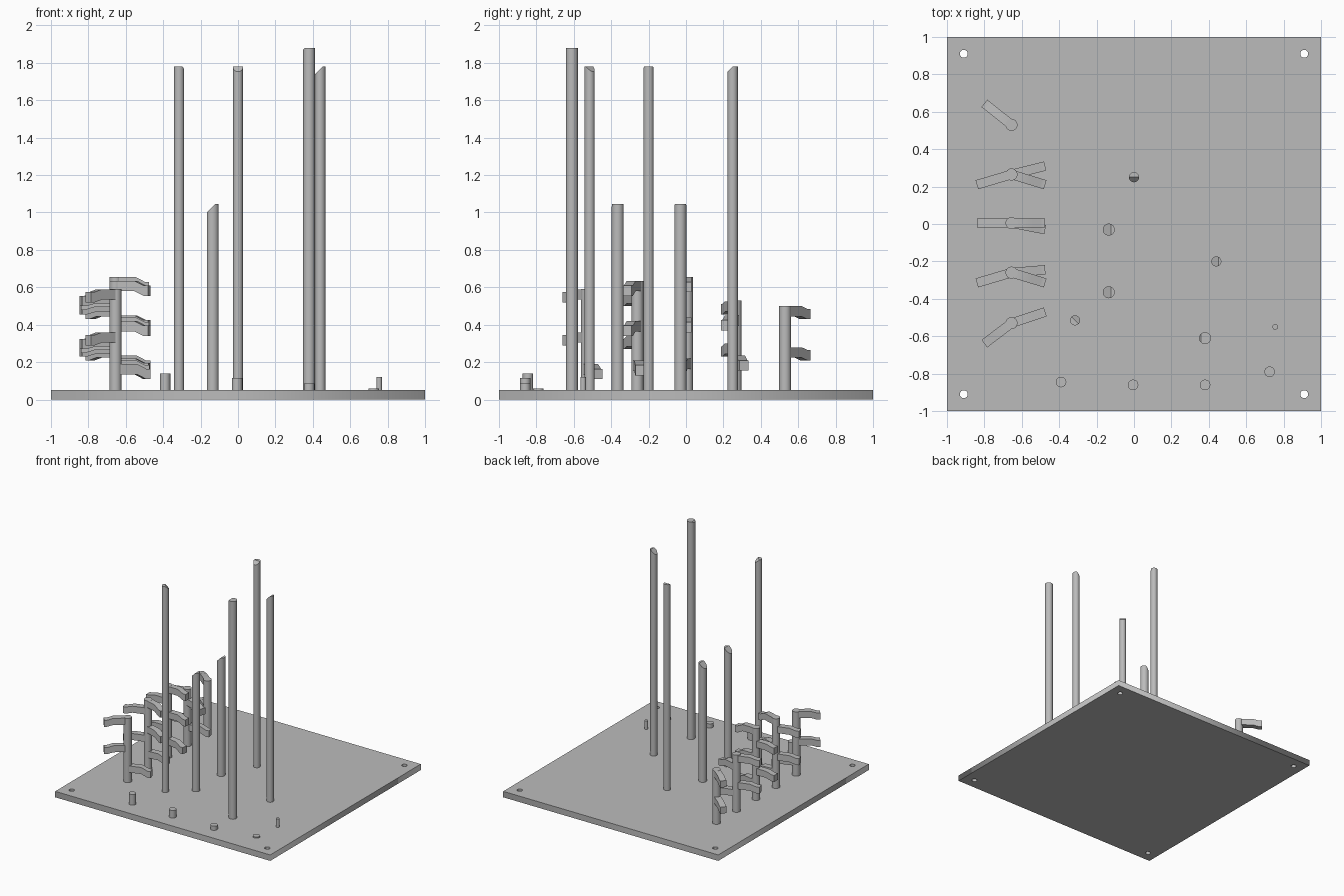
import bpy, bmesh, math
from mathutils import Vector, Matrix

if "Cube" in bpy.data.objects:
    bpy.data.objects.remove(bpy.data.objects["Cube"])

grey = bpy.data.materials.new("plain grey")
grey.use_nodes = True
grey.diffuse_color = (0.5, 0.5, 0.5, 1)
grey.node_tree.nodes["Principled BSDF"].inputs["Base Color"].default_value = (0.5, 0.5, 0.5, 1)
BASE = 0.05


def add(name, mesh):
    mesh.materials.append(grey)
    ob = bpy.data.objects.new(name, mesh)
    bpy.context.scene.collection.objects.link(ob)
    return ob


def finish(name, bm):
    bmesh.ops.recalc_face_normals(bm, faces=bm.faces)
    mesh = bpy.data.meshes.new(name)
    bm.to_mesh(mesh)
    bm.free()
    ob = add(name, mesh)
    bpy.ops.object.select_all(action='DESELECT')
    bpy.context.view_layer.objects.active = ob
    ob.select_set(True)
    bpy.ops.object.shade_smooth_by_angle(angle=math.radians(30))


def pole(name, x, y, r, top, slope=None, shift=0.0):
    """Round pole; its top may be cut at 45 degrees facing the slope direction."""
    bm = bmesh.new()
    low = BASE - 0.01
    bmesh.ops.create_cone(bm, cap_ends=True, segments=32, radius1=r, radius2=r, depth=top - low,
                          matrix=Matrix.Translation((x, y, (top + low) / 2)))
    if slope:
        d = Vector((*slope, 0)).normalized()
        cut = bmesh.ops.bisect_plane(
            bm, geom=bm.verts[:] + bm.edges[:] + bm.faces[:], dist=1e-6,
            plane_co=Vector((x, y, top)) + d * shift,
            plane_no=d + Vector((0, 0, 1)), clear_outer=True)
        edges = [e for e in bm.edges if e.is_boundary]
        bmesh.ops.holes_fill(bm, edges=edges, sides=0)
    finish(name, bm)


def arm(name, x, y, top, tip, drop):
    """Flat bar from a post to its tip, stepping down near the end."""
    d = Vector((tip[0] - x, tip[1] - y, 0))
    n = d.length
    d.normalize()
    side = Vector((-d.y, d.x, 0)) * 0.025
    h = 0.055
    upper = [(0, 0), (0.6 * n, 0), (0.87 * n, -drop), (n, -drop)]
    outline = upper + [(u, v - h) for u, v in reversed(upper)]
    bm = bmesh.new()
    ring = [bm.verts.new(Vector((x, y, top + v)) + d * u - side) for u, v in outline]
    face = bm.faces.new(ring)
    out = bmesh.ops.extrude_face_region(bm, geom=[face])
    bmesh.ops.translate(bm, vec=side * 2,
                        verts=[g for g in out["geom"] if isinstance(g, bmesh.types.BMVert)])
    finish(name, bm)


# Base plate with four corner holes
curve = bpy.data.curves.new("plate_outline", 'CURVE')
curve.dimensions = '2D'
curve.fill_mode = 'BOTH'
curve.extrude = BASE / 2


def loop(points):
    sp = curve.splines.new('POLY')
    sp.points.add(len(points) - 1)
    for p, (px, py) in zip(sp.points, points):
        p.co = (px, py, 0, 1)
    sp.use_cyclic_u = True


loop([(-1, -1), (1, -1), (1, 1), (-1, 1)])
for sx in (-1, 1):
    for sy in (-1, 1):
        loop([(sx * 0.91 + 0.021 * math.cos(a * math.tau / 24),
               sy * 0.91 + 0.021 * math.sin(a * math.tau / 24)) for a in range(24)])
outline = bpy.data.objects.new("plate_outline", curve)
bpy.context.scene.collection.objects.link(outline)
bpy.context.view_layer.update()
plate = bpy.data.meshes.new_from_object(outline.evaluated_get(bpy.context.evaluated_depsgraph_get()))
bpy.data.objects.remove(outline)
plate.name = "base_plate"
plate.transform(Matrix.Translation((0, 0, BASE / 2)))
plate.materials.clear()
add("base_plate", plate)

# Tall poles
pole("back_pole", 0, 0.25, 0.027, 1.78, (0, -1))
pole("left_pole", 0.44, -0.2, 0.027, 1.78, (-1, 0), -0.012)
pole("right_pole", -0.315, -0.515, 0.027, 1.78, (1, 1))
pole("front_pole", 0.38, -0.61, 0.032, 1.88, (-1, 0), 0.022)
pole("middle_pole_back", -0.135, -0.03, 0.032, 1.045, (-1, 0), -0.012)
pole("middle_pole_front", -0.135, -0.365, 0.032, 1.045, (-1, 0), -0.012)

# Short pegs along the front
pole("peg_right", -0.39, -0.845, 0.028, 0.14)
pole("peg_centre", -0.005, -0.86, 0.028, 0.115)
pole("peg_left", 0.38, -0.86, 0.028, 0.085)
pole("peg_corner", 0.725, -0.79, 0.028, 0.06)
pole("peg_thin", 0.755, -0.55, 0.015, 0.12)

# Branching posts: y, top, arms as (height, tip x, tip y)
R, L = -0.475, -0.84
POSTS = [
    (0.53, 0.50, [(0.50, -0.80, 0.645), (0.28, -0.80, 0.645)]),
    (0.265, 0.53, [(0.525, L, 0.21), (0.30, L, 0.21), (0.45, R, 0.21), (0.235, R, 0.31)]),
    (0.005, 0.655, [(0.55, L, 0.005), (0.32, L, 0.005), (0.655, R, 0.005),
                    (0.44, R, 0.005), (0.22, R, -0.03)]),
    (-0.26, 0.635, [(0.57, L, -0.315), (0.34, L, -0.315), (0.635, R, -0.315),
                    (0.42, R, -0.315), (0.21, R, -0.245)]),
    (-0.53, 0.59, [(0.59, -0.80, -0.64), (0.36, -0.80, -0.64), (0.19, R, -0.47)]),
]
X = -0.655
for i, (y, top, arms) in enumerate(POSTS, 1):
    pole(f"branch_post_{i}", X, y, 0.032, top)
    for k, (z, tx, ty) in enumerate(arms, 1):
        arm(f"branch_post_{i}_arm_{k}", X, y, z - 0.0005, (tx, ty), 0.025 if tx > X else 0.015)
